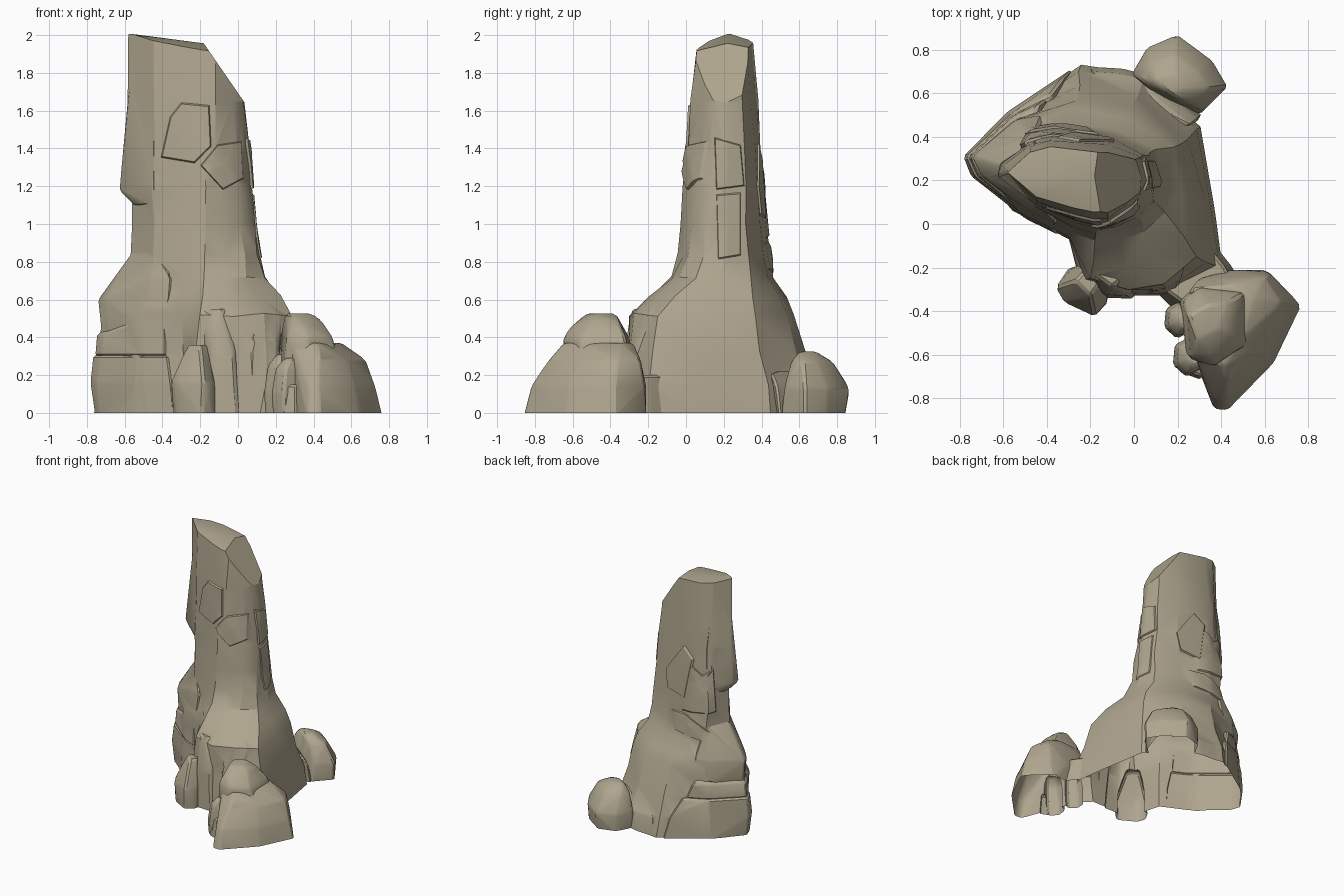
import bpy, bmesh, math, random
from mathutils import Vector
from mathutils.bvhtree import BVHTree

if "Cube" in bpy.data.objects:
    bpy.data.objects.remove(bpy.data.objects["Cube"])

random.seed(4)
stone = bpy.data.materials.new("sandy_stone")
stone.diffuse_color = (0.43, 0.38, 0.275, 1)
stone.use_nodes = True
stone.node_tree.nodes["Principled BSDF"].inputs["Base Color"].default_value = stone.diffuse_color
parts = []


def make(bm, name):
    bmesh.ops.recalc_face_normals(bm, faces=bm.faces[:])
    me = bpy.data.meshes.new(name)
    bm.to_mesh(me)
    bm.free()
    ob = bpy.data.objects.new(name, me)
    bpy.context.collection.objects.link(ob)
    parts.append(ob)
    return ob


def hull(name, pts, bevel=0.012):
    # chiselled convex stone, sunk a little below ground until the final trim
    bm = bmesh.new()
    for x, y, z in pts:
        bm.verts.new((x, y, z if z > 0 else -.04))
    bmesh.ops.convex_hull(bm, input=bm.verts[:])
    bmesh.ops.delete(bm, geom=[v for v in bm.verts if not v.link_faces], context='VERTS')
    bmesh.ops.dissolve_limit(bm, angle_limit=0.1, verts=bm.verts[:], edges=bm.edges[:])
    bmesh.ops.bevel(bm, geom=bm.edges[:], offset=bevel, segments=1, profile=0.5,
                    affect='EDGES', clamp_overlap=True)
    bmesh.ops.triangulate(bm, faces=bm.faces[:])
    return make(bm, name)


def layers(*rings):
    # each ring: (z, [(x, y), ...])
    return [(x, y, z) for z, ring in rings for x, y in ring]


# main spire: four key outlines, blended into rings
ground = [(-.765, .30), (-.56, .06), (-.30, -.07), (-.25, -.27), (-.05, -.33), (.15, -.33),
          (.41, -.2), (.37, .1), (.31, .45), (.05, .68), (-.24, .74), (-.55, .52)]
shoulder = [(-.72, .29), (-.53, .06), (-.29, -.06), (-.20, -.26), (-.02, -.30), (.14, -.27),
            (.28, -.15), (.29, .1), (.22, .36), (0, .53), (-.27, .57), (-.52, .48)]
waist = [(-.56, .25), (-.45, .08), (-.27, -.01), (-.17, -.04), (-.08, -.02), (.03, .02),
         (.10, .10), (.11, .2), (.08, .33), (-.1, .41), (-.35, .44), (-.48, .41)]
crown = [(-.58, .24), (-.45, .1), (-.28, .04), (-.19, .02), (-.12, .03), (-.03, .1),
         (.02, .15), (.03, .21), (.01, .3), (-.12, .35), (-.38, .39), (-.48, .36)]
summit = [(x, .22 + (y - .22) * .72) for x, y in crown]
steps = [(-.04, ground, ground, 0), (.15, ground, shoulder, .2), (.32, ground, shoulder, .6),
         (.52, shoulder, shoulder, 0), (.62, shoulder, waist, .35), (.72, shoulder, waist, .8),
         (.84, waist, waist, 0), (1.0, waist, crown, .2), (1.2, waist, crown, .5),
         (1.42, waist, crown, .75), (1.65, crown, crown, 0), (2.1, summit, summit, 0)]
bm = bmesh.new()
rings = []
for z, a, b, t in steps:
    ring = []
    for (ax, ay), (bx, by) in zip(a, b):
        j = 0 if z in (-.04, 2.1) else .01
        ring.append(bm.verts.new((ax + (bx - ax) * t + random.uniform(-j, j),
                                  ay + (by - ay) * t + random.uniform(-j, j),
                                  z + random.uniform(-j, j))))
    rings.append(ring)
n = len(ground)
for lo, hi in zip(rings, rings[1:]):
    for i in range(n):
        k = (i + 1) % n
        bm.faces.new((lo[i], lo[k], hi[k], hi[i]))
bm.faces.new(rings[-1])
bm.faces.new(rings[0][::-1])
# sloping cuts that shape the summit
for co, no in [((-.4, .22, 1.985), (.13, -.22, 1)), ((-.4, .22, 1.985), (.13, .18, 1)),
               ((-.17, .2, 1.94), (.29, 0, .2))]:
    cut = bmesh.ops.bisect_plane(bm, geom=bm.verts[:] + bm.edges[:] + bm.faces[:], plane_co=co,
                                 plane_no=Vector(no).normalized(), clear_outer=True)
    edges = [e for e in cut['geom_cut'] if isinstance(e, bmesh.types.BMEdge)]
    if edges:
        bmesh.ops.holes_fill(bm, edges=edges, sides=0)
bmesh.ops.triangulate(bm, faces=bm.faces[:])
bmesh.ops.recalc_face_normals(bm, faces=bm.faces[:])
surface = BVHTree.FromBMesh(bm)
spire = make(bm, "rock_spire")


def plate(name, heading, outline, out=.018):
    # raised slab following the spire; outline is (sideways, height) seen along heading
    a = math.radians(heading)
    d = Vector((math.cos(a), math.sin(a), 0))
    right = Vector((d.y, -d.x, 0))
    dense = []
    for p, q in zip(outline, outline[1:] + outline[:1]):
        dense += [(p[0] + (q[0] - p[0]) * i / 4, p[1] + (q[1] - p[1]) * i / 4) for i in range(4)]
    cu = sum(p[0] for p in dense) / len(dense)
    cz = sum(p[1] for p in dense) / len(dense)
    bm = bmesh.new()
    loops = []
    for s, push in ((.02, -.06), (.5, -.06), (1, -.05), (1, -.004), (.94, out), (.5, out * 1.1), (.02, out * 1.1)):
        loop = []
        for u, z in dense:
            o = right * (cu + (u - cu) * s) + Vector((0, 0, cz + (z - cz) * s)) - d * 3
            hit = surface.ray_cast(o, d)[0]
            if hit is None:
                bm.free()
                return
            loop.append(bm.verts.new(hit - d * push))
        loops.append(loop)
    for lo, hi in zip(loops, loops[1:]):
        for i in range(len(dense)):
            k = (i + 1) % len(dense)
            bm.faces.new((lo[i], lo[k], hi[k], hi[i]))
    bm.faces.new(loops[0])
    bm.faces.new(loops[-1])
    bmesh.ops.triangulate(bm, faces=bm.faces[:])
    make(bm, name)


# fractured slabs on the spire faces
plate("front_upper_slab", 90, [(-.41, 1.35), (-.23, 1.32), (-.14, 1.41), (-.15, 1.63), (-.30, 1.645), (-.36, 1.57)], .012)
plate("front_right_slab", 90, [(-.20, 1.31), (-.08, 1.18), (.03, 1.24), (.02, 1.44), (-.11, 1.42)], .016)
plate("right_upper_slab", 180, [(.15, 1.46), (.29, 1.42), (.31, 1.2), (.16, 1.18)], .012)
plate("right_lower_slab", 180, [(.16, 1.16), (.29, 1.17), (.29, .83), (.17, .81)], .008)
plate("left_back_slab", -45, [(-.13, 1.2), (-.05, 1.3), (.02, 1.24), (.1, 1.3), (.12, .95), (-.12, .92)], .014)
plate("left_low_slab", -45, [(-.18, .9), (-.1, .91), (.07, .8), (.05, .72), (-.17, .76)], .014)
plate("back_slab", 225, [(.33, 1.2), (.45, 1.43), (.53, 1.35), (.5, 1.02), (.36, 1.05)], .014)

# overhanging flake on the left edge
hull("left_overhang", layers(
    (1.1, [(-.55, .2), (-.55, .3), (-.45, .11), (-.45, .38)]),
    (1.18, [(-.628, .22), (-.615, .28), (-.44, .08), (-.45, .39)]),
    (1.45, [(-.602, .22), (-.6, .27), (-.44, .09), (-.45, .385)]),
    (1.75, [(-.575, .24), (-.44, .12), (-.46, .35)])), .008)

# stacked blocks of the left buttress, with a sloping cap
hull("left_buttress_base", layers(
    (0, [(-.755, .31), (-.73, .23), (-.5, .03), (-.33, -.05), (-.58, .52), (-.28, .72), (-.3, .3)]),
    (.16, [(-.785, .31), (-.75, .22), (-.5, .025), (-.35, -.05), (-.57, .52), (-.32, .68)]),
    (.305, [(-.77, .31), (-.73, .22), (-.5, .04), (-.37, -.03), (-.56, .51), (-.38, .6)])), .012)
hull("left_buttress_middle", layers(
    (.3, [(-.76, .31), (-.72, .22), (-.5, .03), (-.38, -.03), (-.56, .5), (-.4, .58)]),
    (.42, [(-.75, .31), (-.71, .22), (-.55, .5), (-.44, .55)]),
    (.5, [(-.5, .05), (-.38, -.01), (-.5, .4)])), .012)
hull("left_buttress_upper", layers(
    (.42, [(-.725, .3), (-.69, .22), (-.55, .48)]),
    (.49, [(-.5, .06), (-.4, .0), (-.46, .5)]),
    (.6, [(-.745, .31), (-.7, .22), (-.48, .05), (-.36, -.01), (-.54, .48), (-.42, .5)]),
    (.72, [(-.66, .29), (-.62, .22), (-.46, .05), (-.35, .0), (-.5, .44)]),
    (.87, [(-.55, .25), (-.44, .1), (-.46, .4)])), .012)

# front lower stones
hull("front_small_boulder", layers(
    (0, [(-.34, -.28), (-.32, -.34), (-.19, -.415), (-.12, -.36), (-.15, -.2), (-.3, -.2)]),
    (.16, [(-.36, -.29), (-.32, -.36), (-.18, -.425), (-.12, -.35), (-.28, -.2)]),
    (.36, [(-.27, -.26), (-.2, -.33), (-.16, -.28), (-.2, -.18)])))
hull("front_wedge", layers(
    (0, [(-.14, -.34), (.0, -.345), (.04, -.2), (-.18, -.2)]),
    (.3, [(-.14, -.325), (-.02, -.33), (.04, -.2)]),
    (.55, [(-.2, -.22), (-.1, -.29), (.0, -.2), (-.18, -.1)])))
hull("front_right_block", layers(
    (.1, [(.06, -.32), (.2, -.3), (.25, -.15)]),
    (.38, [(.07, -.31), (.21, -.27), (.26, -.1)]),
    (.53, [(.08, -.27), (.23, -.2), (.15, -.1), (.05, -.1)])))

# right front boulder group, joined to the spire by a low saddle
hull("saddle_stone", layers(
    (0, [(.1, -.32), (.2, -.42), (.5, -.3), (.46, -.2), (.3, 0)]),
    (.2, [(.14, -.3), (.22, -.36), (.45, -.28), (.42, -.2), (.3, -.05)])))
hull("large_boulder", layers(
    (0, [(.775, -.38), (.65, -.64), (.43, -.865), (.37, -.86), (.27, -.6), (.2, -.42), (.3, -.25), (.6, -.21)]),
    (.14, [(.73, -.38), (.62, -.62), (.43, -.82), (.37, -.81), (.62, -.22), (.45, -.21)]),
    (.28, [(.68, -.36), (.58, -.56), (.43, -.73), (.36, -.7), (.6, -.24), (.3, -.25)]),
    (.37, [(.55, -.34), (.5, -.52), (.42, -.65), (.28, -.6), (.26, -.3), (.46, -.28)])))
hull("boulder_cap", layers(
    (.25, [(.21, -.35), (.24, -.6), (.36, -.66), (.54, -.55), (.53, -.3), (.3, -.27)]),
    (.4, [(.22, -.36), (.26, -.62), (.37, -.65), (.5, -.56), (.5, -.32), (.3, -.3)]),
    (.455, [(.28, -.6), (.36, -.61), (.46, -.52)]),
    (.525, [(.25, -.42), (.29, -.53), (.39, -.48), (.34, -.37)]),
    (.49, [(.44, -.5), (.43, -.36)])))
for name, x, y, h, r in [("side_pebble_back", .205, -.44, .31, .07), ("side_pebble_front", .25, -.61, .29, .075)]:
    ring = lambda k, dx=0: [(x + dx + r * k * math.cos(q * math.pi / 3 + .4),
                             y + 1.2 * r * k * math.sin(q * math.pi / 3 + .4)) for q in range(6)]
    hull(name, layers((0, ring(.9)), (h * .35, ring(1.05)), (h * .8, ring(.9, .01)), (h, ring(.5, .03))))
hull("front_pebble", layers(
    (0, [(.23, -.69), (.31, -.72), (.36, -.6), (.24, -.58)]),
    (.15, [(.24, -.68), (.31, -.7), (.36, -.6), (.25, -.58)])))

# back boulder and the ledge tying it to the spire
hull("back_boulder", layers(
    (0, [(.42, .63), (.35, .74), (.2, .84), (.06, .8), (.0, .68), (.1, .56), (.3, .5)]),
    (.13, [(.43, .63), (.36, .75), (.2, .87), (.06, .81), (-.01, .69), (.32, .52)]),
    (.27, [(.35, .62), (.3, .7), (.19, .78), (.07, .74), (.05, .65), (.26, .55)]),
    (.325, [(.24, .62), (.19, .69), (.1, .66), (.16, .6)])))
hull("back_ledge", layers(
    (0, [(-.22, .73), (-.05, .72), (.1, .68), (.32, .5), (.1, .45), (-.2, .5)]),
    (.14, [(-.2, .7), (-.05, .69), (.1, .65), (.3, .48), (-.2, .5)]),
    (.22, [(-.15, .63), (.1, .58), (.26, .45)])))

# fuse every stone into one shell, keeping any that cannot be fused
def volume(me):
    t = bmesh.new()
    t.from_mesh(me)
    v = t.calc_volume()
    t.free()
    return v


kept = [spire]
for ob in parts[1:]:
    mod = spire.modifiers.new("fuse", 'BOOLEAN')
    mod.operation, mod.solver, mod.object = 'UNION', 'EXACT', ob
    bpy.context.view_layer.update()
    me = bpy.data.meshes.new_from_object(spire.evaluated_get(bpy.context.evaluated_depsgraph_get()))
    spire.modifiers.remove(mod)
    if volume(me) >= volume(spire.data) * .999:
        spire.data = me
        bpy.data.objects.remove(ob)
    else:
        kept.append(ob)

# trim at the ground (open underside) and shade
for ob in kept:
    bm = bmesh.new()
    bm.from_mesh(ob.data)
    bmesh.ops.bisect_plane(bm, geom=bm.verts[:] + bm.edges[:] + bm.faces[:], plane_co=(0, 0, 0),
                           plane_no=(0, 0, -1), clear_outer=True)
    bm.to_mesh(ob.data)
    bm.free()
    ob.data.materials.clear()
    ob.data.materials.append(stone)
    bpy.ops.object.select_all(action='DESELECT')
    ob.select_set(True)
    bpy.context.view_layer.objects.active = ob
    bpy.ops.object.shade_smooth_by_angle(angle=math.radians(26))
